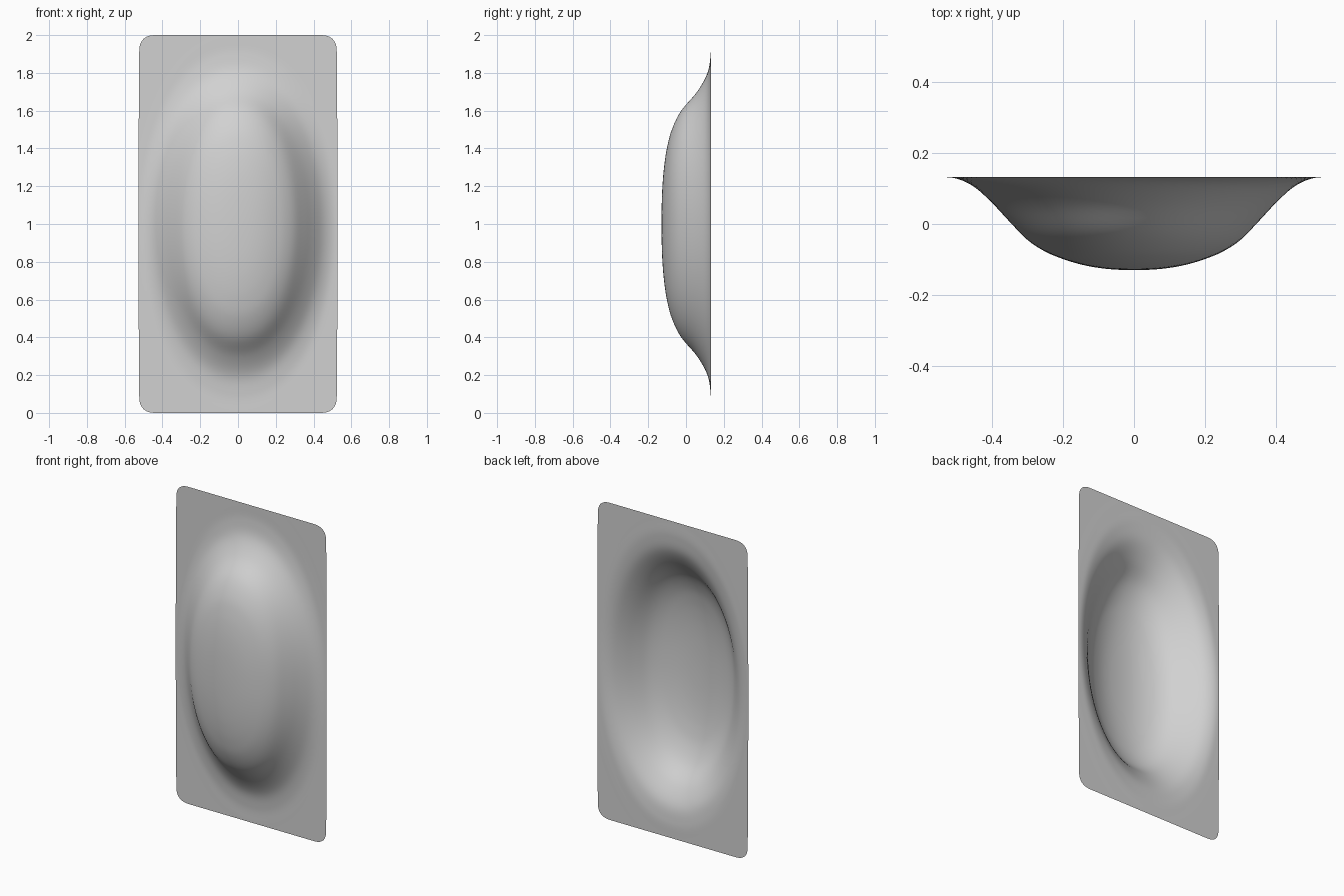
import bpy, bmesh, math

cube = bpy.data.objects.get("Cube")
if cube:
    bpy.data.objects.remove(cube, do_unlink=True)

HALF_W, HALF_H, CORNER = 0.527, 1.0, 0.09
REAR, DEPTH = 0.132, 0.262
COLS, ROWS = 80, 120
MID_X, MID_Z = 0.35, 0.65      # where the dome has half its depth
OVAL = 2.1                     # 2 gives a true ellipse

# Dome depth at even steps outward, across and along the panel
ACROSS = (0.05, [1, 0.994, 0.975, 0.938, 0.88, 0.8, 0.675, 0.48, 0.275, 0.105, 0.015, 0])
ALONG = (0.1, [1, 0.995, 0.98, 0.948, 0.89, 0.79, 0.6, 0.28, 0.07, 0.006, 0])


def sample(profile, distance):
    """Smooth curve through evenly spaced profile values."""
    step, values = profile
    k, t = divmod(distance / step, 1)
    k = int(k)
    p0, p1, p2, p3 = (values[abs(n)] if n < len(values) else 0 for n in range(k - 1, k + 3))
    return p1 + t / 2 * (p2 - p0 + t * (2 * p0 - 5 * p1 + 4 * p2 - p3
                                        + t * (3 * (p1 - p2) + p3 - p0)))


def bulge(x, z):
    """Oval dome that blends softly into the flat rim."""
    u, v = abs(x) / MID_X, abs(z) / MID_Z
    r = (u ** OVAL + v ** OVAL) ** (1 / OVAL)
    mix = v * v / (u * u + v * v + 1e-9)
    return (1 - mix) * sample(ACROSS, r * MID_X) + mix * sample(ALONG, r * MID_Z)


def half_width(z):
    """Half width of the rounded rectangle, with slightly bowed sides."""
    d = max(abs(z) - (HALF_H - CORNER), 0) / CORNER
    bow = 0.005 * z * z
    return HALF_W - bow - CORNER + CORNER * max(1 - d ** 2.6, 0) ** (1 / 2.6)


# Domed sheet: a grid fitted to the rounded outline
bm = bmesh.new()
grid = []
for j in range(ROWS + 1):
    z = HALF_H * math.sin(math.pi * (j / ROWS - 0.5))
    w = half_width(z)
    row = []
    for i in range(COLS + 1):
        x = w * (2 * i / COLS - 1)
        row.append(bm.verts.new((x, REAR - DEPTH * bulge(x, z), z + HALF_H)))
    grid.append(row)
for low, high in zip(grid, grid[1:]):
    for i in range(COLS):
        bm.faces.new((low[i], low[i + 1], high[i + 1], high[i]))
mesh = bpy.data.meshes.new("domed_panel")
bm.to_mesh(mesh)
bm.free()
panel = bpy.data.objects.new("domed_panel", mesh)
bpy.context.collection.objects.link(panel)

# Plain grey finish
grey = bpy.data.materials.new("light_grey")
grey.use_nodes = True
colour = (0.64, 0.64, 0.64, 1)
grey.diffuse_color = colour
grey.node_tree.nodes["Principled BSDF"].inputs["Base Color"].default_value = colour
mesh.materials.append(grey)

# Smooth shading
bpy.context.view_layer.objects.active = panel
panel.select_set(True)
bpy.ops.object.shade_smooth()
